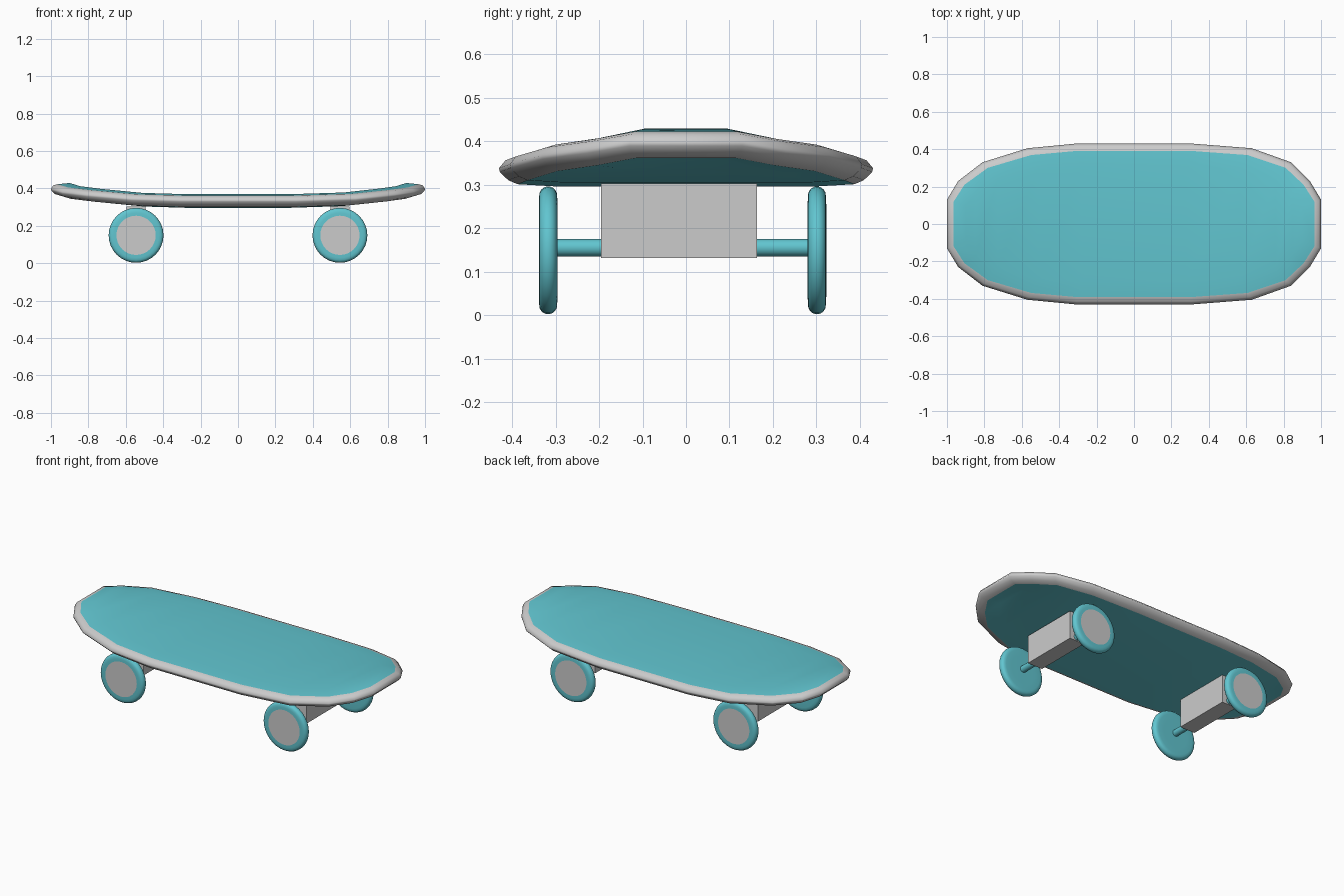
import bpy, math

if "Cube" in bpy.data.objects:
    bpy.data.objects.remove(bpy.data.objects["Cube"])

teal = bpy.data.materials.new("teal")
teal.diffuse_color = (0.12, 0.56, 0.63, 1)
teal.use_nodes = True
teal.node_tree.nodes["Principled BSDF"].inputs["Base Color"].default_value = teal.diffuse_color


def make(name, verts, faces, mat=None, angle=40):
    me = bpy.data.meshes.new(name)
    me.from_pydata(verts, [], faces)
    ob = bpy.data.objects.new(name, me)
    bpy.context.collection.objects.link(ob)
    if mat:
        me.materials.append(mat)
    bpy.ops.object.select_all(action='DESELECT')
    ob.select_set(True)
    bpy.context.view_layer.objects.active = ob
    bpy.ops.object.mode_set(mode='EDIT')
    bpy.ops.mesh.select_all(action='SELECT')
    bpy.ops.mesh.normals_make_consistent(inside=False)
    bpy.ops.object.mode_set(mode='OBJECT')
    bpy.ops.object.shade_smooth_by_angle(angle=math.radians(angle))
    return ob


def loft(rings, closed=True):
    """Quads between consecutive closed rings of equal length."""
    n = len(rings[0])
    return [(r * n + i, r * n + (i + 1) % n, (r + 1) * n + (i + 1) % n, (r + 1) * n + i)
            for r in range(len(rings) - 1) for i in range(n)]


# Deck stations along x: position, half width, height of the rim's middle
stations = [(-1, .13, .395), (-.94, .23, .378), (-.81, .33, .363), (-.57, .405, .342),
            (-.31, .43, .335), (.31, .43, .335), (.63, .405, .344), (.84, .33, .365),
            (.94, .23, .378), (1, .13, .395)]


def deck_ring(sx, sy, dz):
    a = [(x * sx, -w * sy, h + dz) for x, w, h in stations]
    b = [(x * sx, w * sy, h + dz) for x, w, h in reversed(stations)]
    return a + b


def deck_skin(name, rings):
    # Bands of the rings, then strips across the innermost one
    n, m = len(rings[0]), len(stations)
    faces = loft(rings)
    o = (len(rings) - 1) * n
    faces += [(o + i, o + i + 1, o + n - 2 - i, o + n - 1 - i) for i in range(m - 1)]
    return make(name, sum(rings, []), faces, teal)


# Grey rounded edge of the deck
edge = [deck_ring(.965, .91, .027), deck_ring(.988, .965, .021), deck_ring(1, 1, .003),
        deck_ring(.998, .995, -.006), deck_ring(.98, .95, -.025), deck_ring(.95, .9, -.034)]
rim = make("deck_rim", sum(edge, []), loft(edge), None, 60)

# Teal top and underside
top = deck_skin("deck_top", [edge[0], deck_ring(.9, .72, .034)])
under = deck_skin("deck_underside", [edge[-1], deck_ring(.88, .7, -.039)])
for ob, up in ((top, True), (under, False)):
    if (ob.data.polygons[-1].normal.z > 0) != up:
        ob.data.flip_normals()
mid = rim.data.polygons[len(edge[0]) + 4]
if mid.normal.y > 0:
    rim.data.flip_normals()

# Wheels and trucks
R, N, YC = .147, 32, -.008
HUB = .105


def lathe(name, profile, x, y, z, side, mat, angle=40):
    """Revolve (radius, outward offset) around a y axis, with both ends capped."""
    rings = [[(x + r * math.cos(2 * math.pi * i / N), y + side * d,
               z + r * math.sin(2 * math.pi * i / N)) for i in range(N)] for r, d in profile]
    faces = loft(rings)
    last = (len(rings) - 1) * N
    faces += [tuple(range(N)), tuple(range(last, last + N))]
    return make(name, sum(rings, []), faces, mat, angle)


# Tyre cross-section: flat inner face, rounded tread, outer face up to the hub
tyre = [(.085, -.0215), (.12, -.021)]
tyre += [(R - .022 + .022 * math.cos(a), .021 * math.sin(a))
         for a in [math.radians(t) for t in range(-70, 71, 20)]]
tyre += [(.12, .021), (HUB, .0215), (HUB, .012)]

for tag, x in (("front", .545), ("rear", -.545)):
    for side_name, s in (("left", 1), ("right", -1)):
        y = YC + s * .309
        lathe(f"{tag}_{side_name}_wheel", tyre, x, y, R + .002, s, teal)
        lathe(f"{tag}_{side_name}_hub", [(HUB, .01), (HUB, .0215)], x, y, R + .002, s, None)
    # Axle between the wheels
    bpy.ops.mesh.primitive_cylinder_add(vertices=20, radius=.02, depth=.6,
                                        location=(x, YC, .155), rotation=(math.pi / 2, 0, 0))
    axle = bpy.context.object
    axle.name = f"{tag}_axle"
    axle.data.materials.append(teal)
    bpy.ops.object.shade_smooth_by_angle(angle=math.radians(40))
    # Truck block under the deck
    bpy.ops.mesh.primitive_cube_add(size=1, location=(x, -.016, .217))
    block = bpy.context.object
    block.name = f"{tag}_truck"
    block.scale = (.1, .358, .172)
